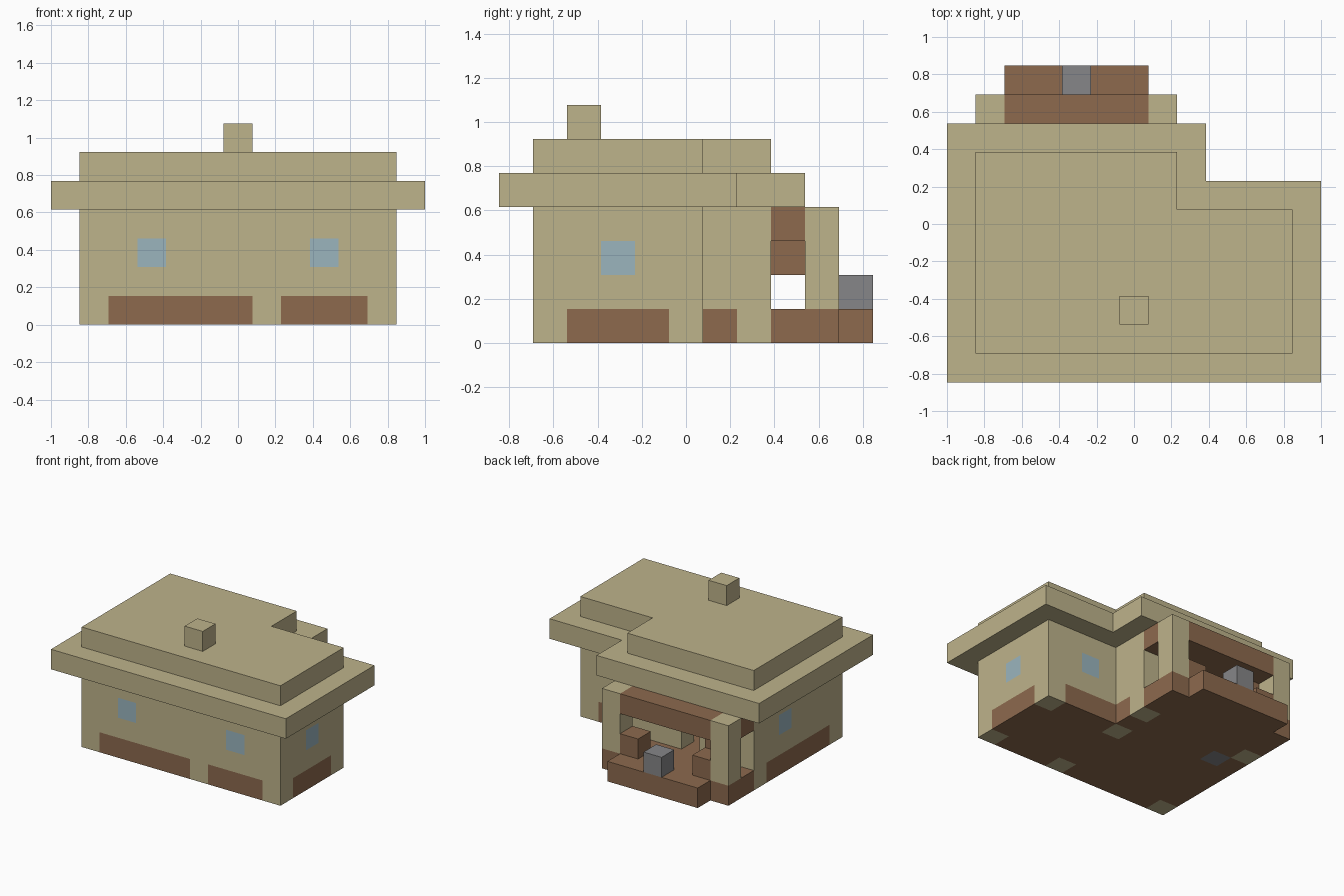
import bpy, bmesh, math
from mathutils import Vector

if "Cube" in bpy.data.objects:
    bpy.data.objects.remove(bpy.data.objects["Cube"], do_unlink=True)

U = 2 / 13                                  # size of one building block
ORIGIN = Vector((-1, -5.5 * U, 0))


def material(name, color):
    m = bpy.data.materials.new(name)
    m.use_nodes = True
    m.diffuse_color = (*color, 1)
    m.node_tree.nodes["Principled BSDF"].inputs["Base Color"].default_value = (*color, 1)
    return m


MATS = [material("sand_stone", (0.515, 0.451, 0.258)),
        material("brown_wood", (0.266, 0.144, 0.076)),
        material("blue_glass", (0.328, 0.462, 0.515)),
        material("grey_stone", (0.238, 0.238, 0.246))]
SAND, WOOD, GLASS, GREY = range(4)


def block(x, y, z):
    """All cells in a box given as three (start, end) ranges."""
    return {(i, j, k) for i in range(*x) for j in range(*y) for k in range(*z)}


def at(i, j, z):
    return block((i, i + 1), (j, j + 1), z)


def l_shape(grow, z):
    """Main body plus rear wing, widened by a number of cells."""
    g = grow
    return (block((1 - g, 12 + g), (1 - g, 6 + g), z)
            | block((1 - g, 8 + g), (1 - g, 8 + g), z))


def ring(z):
    return l_shape(0, z) - l_shape(-1, z)


parts = {}


def add(name, cells, color):
    parts.setdefault(name, {}).update(dict.fromkeys(cells, color))


# Foundation: timber floor with stone corner blocks and a hearth slab
add("foundation", l_shape(0, (0, 1)), WOOD)
for i, j in [(1, 1), (11, 1), (7, 1), (11, 5), (7, 5), (7, 7), (1, 7)]:
    add("foundation", at(i, j, (0, 1)), SAND)
add("foundation", at(2, 6, (0, 1)), GREY)

# Walls with rear doorway, and an inner post
windows = [(3, 1), (9, 1), (11, 3), (9, 5), (1, 5)]
glass = {(i, j, 2) for i, j in windows}
add("walls", ring((1, 4)) - glass - at(4, 7, (1, 3)), SAND)
add("walls", at(7, 5, (1, 4)), SAND)
add("windows", glass, GLASS)

# Roof
add("roof_eave", l_shape(1, (4, 5)), SAND)
add("roof_top", l_shape(0, (5, 6)), SAND)
add("chimney", at(6, 2, (6, 7)), SAND)

# Rear porch
add("porch_floor", block((1, 8), (8, 10), (0, 1)), WOOD)
add("porch_step", block((2, 7), (10, 11), (0, 1)), WOOD)
add("porch_ceiling", block((1, 8), (8, 10), (3, 4)) - at(1, 9, (3, 4)) - at(7, 9, (3, 4)), WOOD)
add("porch_bracket", at(2, 8, (2, 3)), WOOD)
for side, post, rail in [("left", 7, 6), ("right", 1, 2)]:
    add("porch_post_" + side, at(post, 9, (1, 4)), SAND)
    add("porch_rail_" + side, at(rail, 9, (1, 2)), WOOD)
add("stone_block", at(4, 10, (1, 2)), GREY)

filled = set().union(*parts.values())


def build(name, cells):
    """Skin the cells with only the exposed sides, then merge flat areas."""
    bm = bmesh.new()
    for cell, color in cells.items():
        for axis in range(3):
            for s in (0, 1):
                near = list(cell)
                near[axis] += 2 * s - 1
                if tuple(near) in filled:
                    continue
                corners = []
                for a, b in ((0, 0), (1, 0), (1, 1), (0, 1)):
                    p = Vector(cell)
                    p[axis] += s
                    p[(axis + 1) % 3] += a
                    p[(axis + 2) % 3] += b
                    corners.append(bm.verts.new(p * U + ORIGIN))
                face = bm.faces.new(corners if s else corners[::-1])
                face.material_index = color
    bmesh.ops.remove_doubles(bm, verts=bm.verts[:], dist=U / 100)
    bmesh.ops.dissolve_limit(bm, angle_limit=math.radians(1), verts=bm.verts[:],
                             edges=bm.edges[:], delimit={'MATERIAL'})
    mesh = bpy.data.meshes.new(name)
    bm.to_mesh(mesh)
    bm.free()
    for m in MATS:
        mesh.materials.append(m)
    bpy.context.collection.objects.link(bpy.data.objects.new(name, mesh))


for part_name, part_cells in parts.items():
    build(part_name, part_cells)
